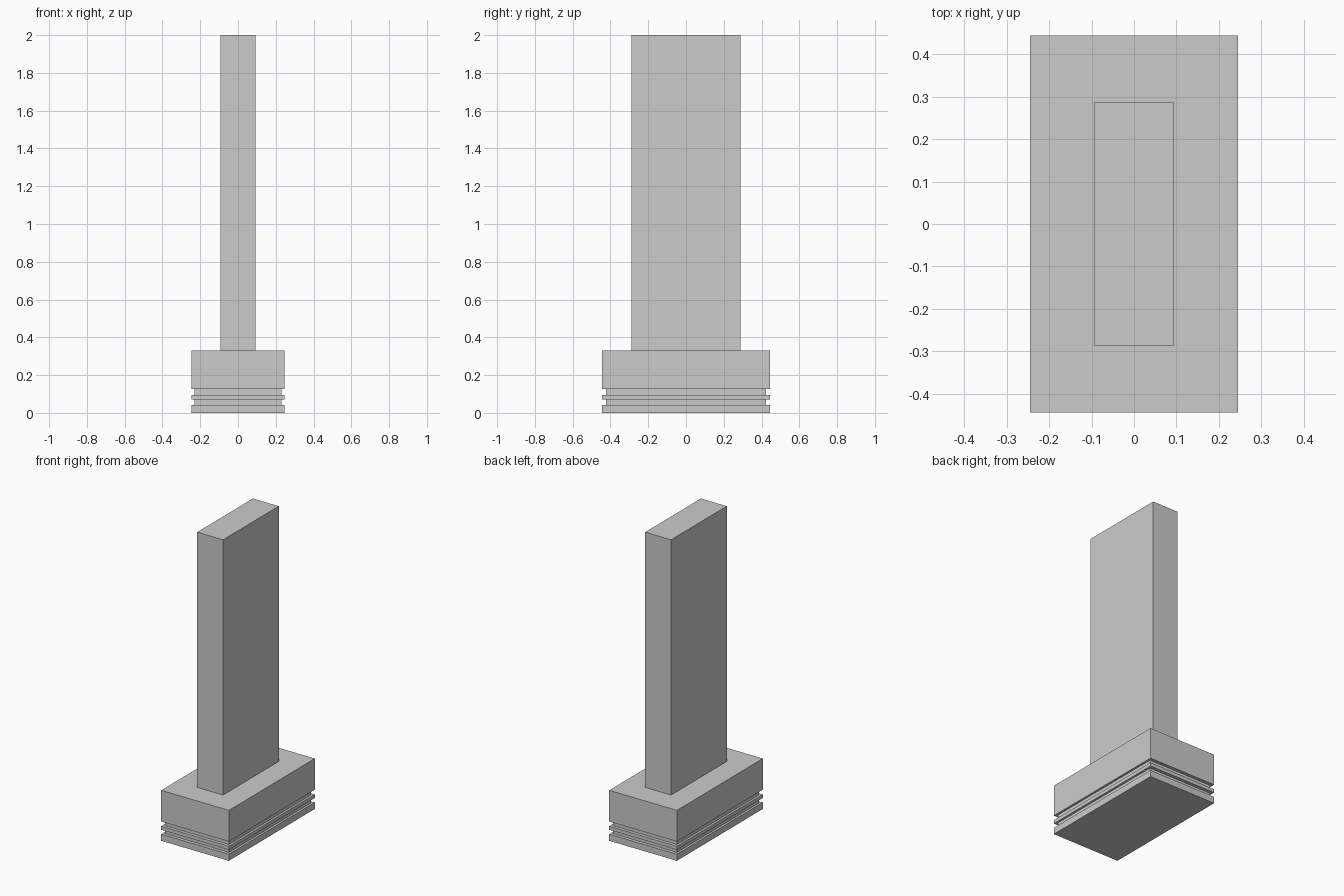
import bpy
import bmesh

if "Cube" in bpy.data.objects:
    bpy.data.objects.remove(bpy.data.objects["Cube"])


def stepped_block(name, rings):
    """Loft rectangular rings (half_x, half_y, z) into one closed, flat-faced solid."""
    bm = bmesh.new()
    loops = [[bm.verts.new((sx * hx, sy * hy, z))
              for sx, sy in ((-1, -1), (1, -1), (1, 1), (-1, 1))]
             for hx, hy, z in rings]
    for low, high in zip(loops, loops[1:]):
        for i in range(4):
            j = (i + 1) % 4
            bm.faces.new((low[i], low[j], high[j], high[i]))
    bm.faces.new(loops[0][::-1])
    bm.faces.new(loops[-1])
    bmesh.ops.recalc_face_normals(bm, faces=bm.faces)
    mesh = bpy.data.meshes.new(name)
    bm.to_mesh(mesh)
    bm.free()
    obj = bpy.data.objects.new(name, mesh)
    bpy.context.collection.objects.link(obj)
    return obj


# Plinth: foot, groove, band, groove, main block
OUTER = (0.245, 0.444)
NECK = (0.231, 0.423)
layers = [(OUTER, 0.0, 0.043), (NECK, 0.043, 0.072), (OUTER, 0.072, 0.095),
          (NECK, 0.095, 0.126), (OUTER, 0.126, 0.33)]
rings = [(*size, z) for size, bottom, top in layers for z in (bottom, top)]
stepped_block("grooved_plinth", rings)

# Upright slab
stepped_block("upright_slab", [(0.0935, 0.288, 0.33), (0.0935, 0.288, 2.0)])
